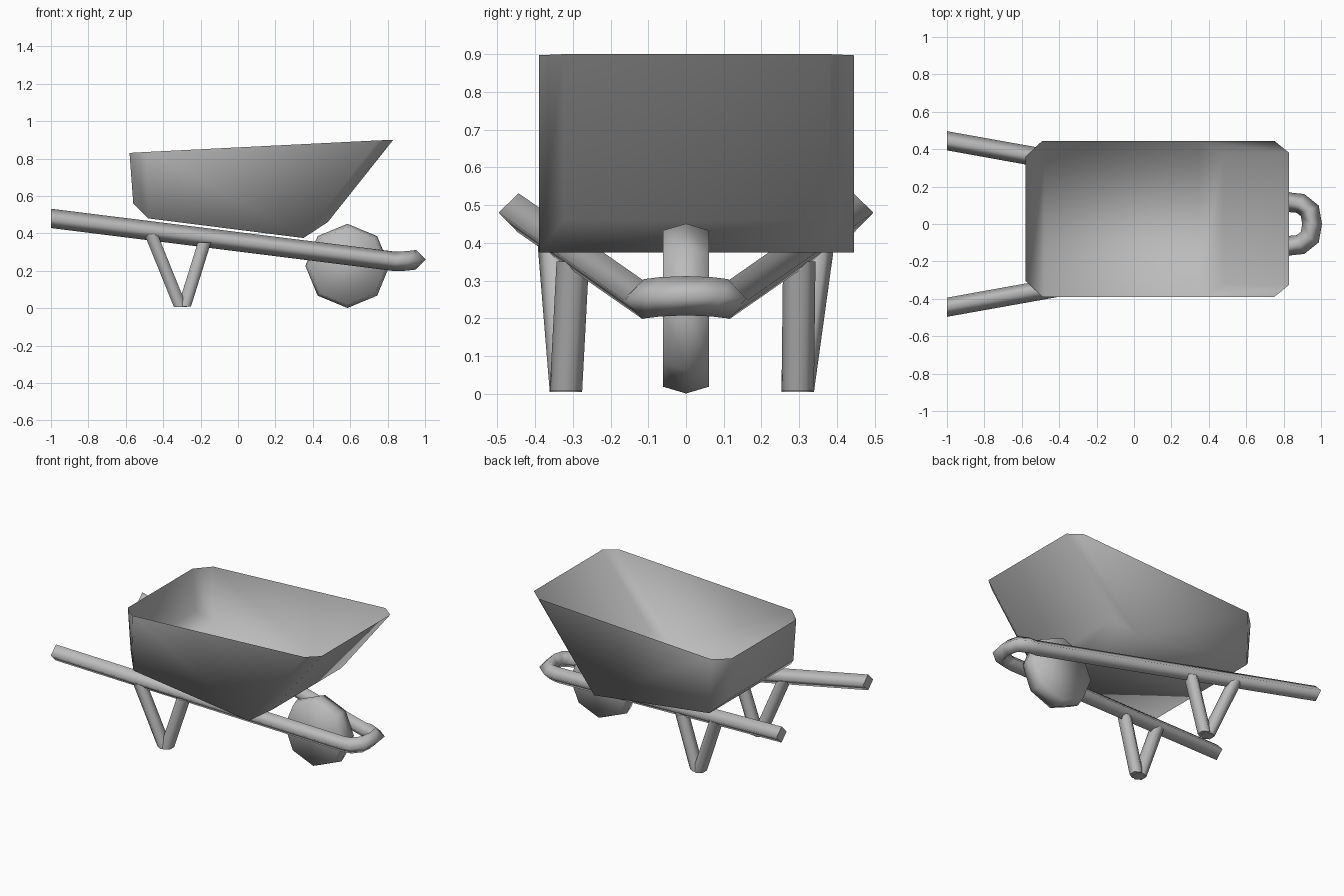
import bpy, bmesh
from math import sin, cos, pi, tau
from mathutils import Vector

cube = bpy.data.objects.get("Cube")
if cube:
    bpy.data.objects.remove(cube)

grey = bpy.data.materials.new("grey metal")
grey.use_nodes = True
colour = (0.5, 0.5, 0.5, 1)
grey.diffuse_color = colour
grey.node_tree.nodes["Principled BSDF"].inputs["Base Color"].default_value = colour


def finish(name, bm):
    """Turn a bmesh into a smooth shaded object."""
    bmesh.ops.recalc_face_normals(bm, faces=bm.faces)
    for f in bm.faces:
        f.smooth = True
    mesh = bpy.data.meshes.new(name)
    bm.to_mesh(mesh)
    bm.free()
    mesh.materials.append(grey)
    obj = bpy.data.objects.new(name, mesh)
    bpy.context.collection.objects.link(obj)
    return obj


def loft(name, rings, sharp_ends=True):
    """Skin a list of equal rings and cap both ends."""
    bm = bmesh.new()
    loops = [[bm.verts.new(p) for p in ring] for ring in rings]
    n = len(loops[0])
    for a, b in zip(loops, loops[1:]):
        for i in range(n):
            j = (i + 1) % n
            bm.faces.new((a[i], a[j], b[j], b[i]))
    for end in (loops[0], loops[-1]):
        cap = bm.faces.new(end)
        for e in cap.edges:
            e.smooth = not sharp_ends
    return finish(name, bm)


def rail_rings(path, r):
    """Diamond sections, mitred at each bend of the path."""
    rings = []
    for i, p in enumerate(path):
        d_in = (p - path[max(i - 1, 0)]).normalized()
        d_out = (path[min(i + 1, len(path) - 1)] - p).normalized()
        t = (d_in + d_out).normalized()
        side = t.cross(Vector((0, 0, 1))).normalized()
        up = side.cross(t)
        widen = r / max(t.dot(d_out if d_out.length else d_in), 0.7)
        rings.append([p + side * widen, p + up * r, p - side * widen, p - up * r])
    return rings


# Tub: open shell, its end walls narrowed by corner chamfers
y_mid, y_half = 0.0275, 0.4175


def pair(bm, x, z, inset=0):
    return [bm.verts.new((x, y_mid + s * (y_half - inset), z)) for s in (-1, 1)]


bm = bmesh.new()
rear_side_top = pair(bm, -0.49, 0.835)
rear_side_low = pair(bm, -0.48, 0.48)
rear_wall_top = pair(bm, -0.58, 0.83, 0.085)
rear_wall_low = pair(bm, -0.56, 0.56, 0.085)
nose_side_top = pair(bm, 0.75, 0.897)
nose_side_low = pair(bm, 0.35, 0.375)
nose_wall_top = pair(bm, 0.83, 0.90, 0.065)
nose_wall_low = pair(bm, 0.48, 0.46, 0.065)
for a, b in ((rear_wall_top, rear_wall_low), (rear_wall_low, rear_side_low),
             (rear_side_low, nose_side_low), (nose_side_low, nose_wall_low),
             (nose_wall_low, nose_wall_top)):
    bm.faces.new((a[0], a[1], b[1], b[0]))
for s in (0, 1):
    for ring in ((rear_side_top, rear_side_low, nose_side_low, nose_side_top),
                 (rear_wall_top, rear_wall_low, rear_side_low, rear_side_top),
                 (nose_wall_top, nose_wall_low, nose_side_low, nose_side_top)):
        bm.faces.new([v[s] for v in ring])
finish("tub", bm)

# Frame: one bent bar, from handle round the nose to the other handle
half = [(-1, 0.445, 0.48), (0.84, 0.115, 0.25), (0.89, 0.11, 0.252), (0.94, 0.07, 0.257)]
path = [Vector(p) for p in half] + [Vector((0.952, 0, 0.26))]
path += [Vector((x, -y, z)) for x, y, z in reversed(half)]
frame_rings = rail_rings(path, 0.052)
for ring in (frame_rings[0], frame_rings[-1]):
    for p in ring:
        p.x = -1
loft("frame", frame_rings)

# Legs: a V of two struts under each rail
def strut(name, foot, top, r=0.043, n=6):
    rings = []
    for x, y, z in (foot, top):
        rings.append([(x + r * cos(tau * i / n + pi / 6) * 0.95,
                       y + r * sin(tau * i / n + pi / 6), z) for i in range(n)])
    loft(name, rings)


for side, s, foot_y in (("left", -1, -0.318), ("right", 1, 0.296)):
    strut(side + "_rear_strut", (-0.307, foot_y, 0.005), (-0.465, s * 0.35, 0.395))
    strut(side + "_front_strut", (-0.287, foot_y, 0.008), (-0.18, s * 0.30, 0.35))

# Wheel: eight sided, with a slight crown on the tread
def wheel_ring(y, r):
    return [(0.585 + r * sin(tau * i / 8), y, 0.226 + r * cos(tau * i / 8)) for i in range(8)]


loft("wheel", [wheel_ring(-0.061, 0.207), wheel_ring(0, 0.225), wheel_ring(0.061, 0.207)], False)
